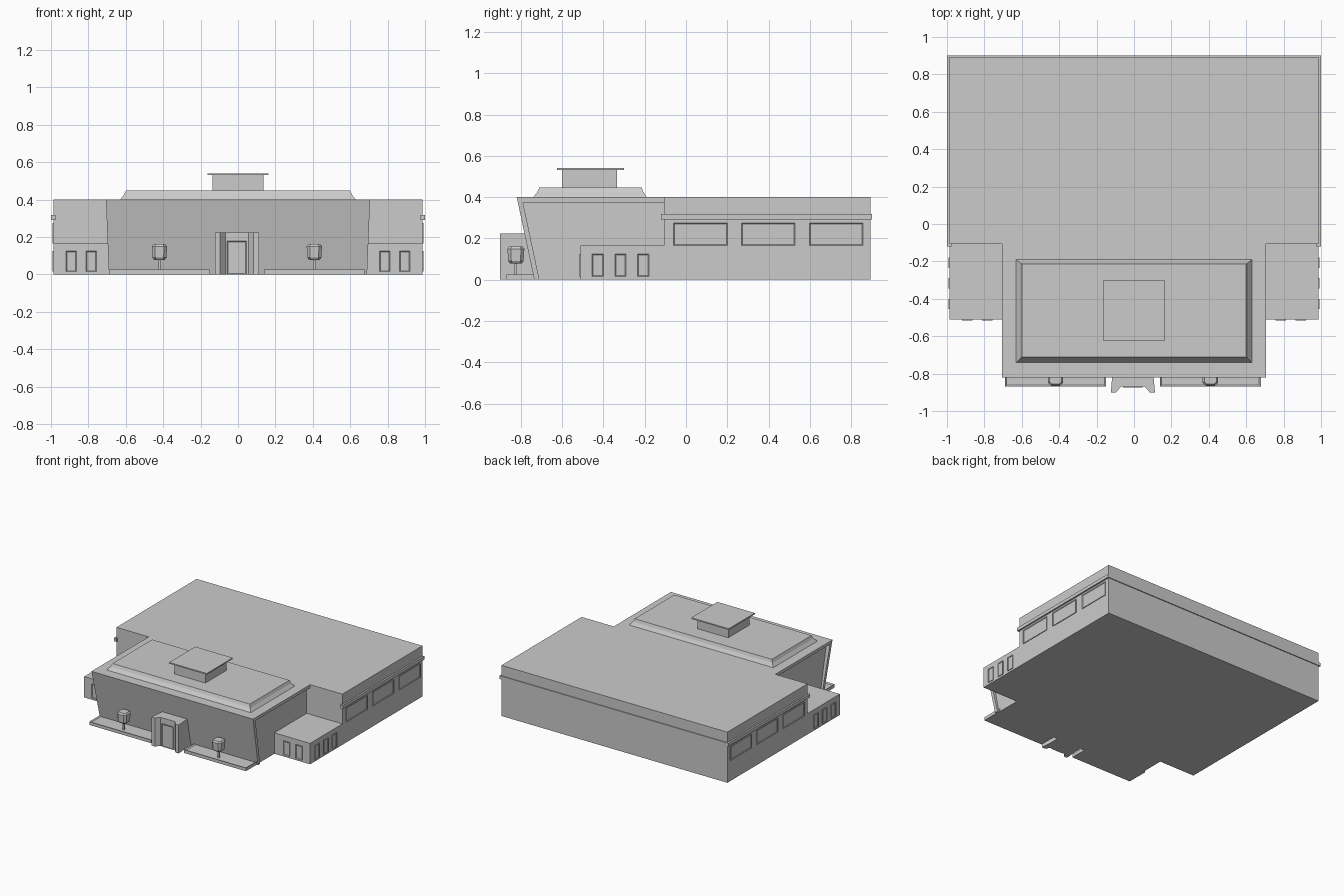
import bpy, bmesh
from mathutils import Vector

if "Cube" in bpy.data.objects:
    bpy.data.objects.remove(bpy.data.objects["Cube"], do_unlink=True)

grey = bpy.data.materials.new("plain grey")
grey.use_nodes = True
grey.diffuse_color = (0.6, 0.6, 0.6, 1)
grey.node_tree.nodes["Principled BSDF"].inputs["Base Color"].default_value = (0.6, 0.6, 0.6, 1)


def finish(name, bm):
    bmesh.ops.recalc_face_normals(bm, faces=bm.faces)
    mesh = bpy.data.meshes.new(name)
    bm.to_mesh(mesh)
    bm.free()
    mesh.materials.append(grey)
    obj = bpy.data.objects.new(name, mesh)
    bpy.context.collection.objects.link(obj)
    return obj


def loft(name, rings):
    """Join closed rings of points and cap both ends."""
    bm = bmesh.new()
    loops = [[bm.verts.new(p) for p in ring] for ring in rings]
    n = len(loops[0])
    for a, b in zip(loops, loops[1:]):
        for i in range(n):
            j = (i + 1) % n
            bm.faces.new((a[i], a[j], b[j], b[i]))
    bm.faces.new(loops[0])
    bm.faces.new(loops[-1])
    return finish(name, bm)


def rect(x0, x1, y0, y1, z):
    return [(x0, y0, z), (x1, y0, z), (x1, y1, z), (x0, y1, z)]


def box(name, x0, x1, y0, y1, z0, z1):
    return loft(name, [rect(x0, x1, y0, y1, z0), rect(x0, x1, y0, y1, z1)])


def framed_panel(name, x0, x1, y0, y1, z0, z1, outward):
    """Thin window plate with a raised rim on its outward face."""
    obj = box(name, x0, x1, y0, y1, z0, z1)
    bm = bmesh.new()
    bm.from_mesh(obj.data)
    face = max(bm.faces, key=lambda f: f.normal.dot(Vector(outward)))
    bmesh.ops.inset_individual(bm, faces=[face], thickness=0.007, depth=-0.004)
    bm.to_mesh(obj.data)
    bm.free()


# Main hall with a ledge on its sides and back
HALL, BACK = 0.987, 0.893
box("hall", -HALL, HALL, -0.107, BACK, 0, 0.4)
box("back_ledge", -1, 1, BACK - 0.01, 0.9, 0.292, 0.318)
for side, s in (("left", 1), ("right", -1)):
    xs = sorted((s * (HALL - 0.01), s))
    box(side + "_ledge", *xs, -0.12, 0.9, 0.292, 0.318)
    xs = sorted((s * (HALL - 0.01), s * (HALL + 0.005)))
    for i in range(3):
        y = -0.06 + i * 0.329
        framed_panel(f"{side}_hall_window_{i + 1}", *xs, y, y + 0.26, 0.165, 0.275, (s, 0, 0))

    # Low side wing and its windows
    wing = sorted((s * 0.65, s * HALL))
    box(side + "_wing", *wing, -0.51, -0.1, 0, 0.165)
    for i in range(3):
        y = -0.455 + i * 0.11
        framed_panel(f"{side}_wing_side_window_{i + 1}", *xs, y, y + 0.055, 0.015, 0.125, (s, 0, 0))
    for i in range(2):
        x = s * (0.785 + i * 0.107)
        framed_panel(f"{side}_wing_front_window_{i + 1}", x - 0.028, x + 0.028,
                     -0.515, -0.5, 0.015, 0.125, (0, -1, 0))

# Front block: recessed core, leaning front wall and roof slab
loft("front_block_core", [rect(-0.675, 0.675, -0.72, -0.1, 0),
                          rect(-0.675, 0.675, -0.8, -0.1, 0.38)])
loft("leaning_front_wall", [rect(-0.69, 0.69, -0.735, -0.71, 0),
                            rect(-0.706, 0.706, -0.82, -0.795, 0.4)])
loft("front_block_roof", [rect(-0.705, 0.705, -0.814, -0.1, 0.375),
                          rect(-0.706, 0.706, -0.82, -0.1, 0.4)])

# Raised roof with a curved skirt
loft("raised_roof", [rect(-0.63, 0.63, -0.74, -0.19, 0.4),
                     rect(-0.61, 0.61, -0.72, -0.207, 0.425),
                     rect(-0.6, 0.6, -0.71, -0.215, 0.448)])
box("skylight_base", -0.135, 0.135, -0.6, -0.335, 0.44, 0.533)
box("skylight_cap", -0.164, 0.164, -0.625, -0.3, 0.531, 0.541)

# Entrance with splayed sides and an inset door
outline = [(-0.11, -0.72), (-0.11, -0.81), (-0.118, -0.9), (-0.09, -0.9), (-0.062, -0.868)]
outline += [(-x, y) for x, y in reversed(outline)]
loft("entrance", [[(x - 0.006, y, z) for x, y in outline] for z in (0, 0.225)])
framed_panel("door", -0.058, 0.046, -0.873, -0.86, 0, 0.18, (0, -1, 0))

# Planters with small clipped trees
for side, x in (("left", 0.408), ("right", -0.42)):
    planter = box(side + "_planter", x - 0.27, x + 0.27, -0.87, -0.7, 0, 0.026)
    bm = bmesh.new()
    bm.from_mesh(planter.data)
    top = max(bm.faces, key=lambda f: f.normal.z)
    bmesh.ops.inset_individual(bm, faces=[top], thickness=0.012, depth=-0.008)
    bm.to_mesh(planter.data)
    bm.free()
    box(side + "_tree_trunk", x - 0.006, x + 0.006, -0.83, -0.818, 0.015, 0.09)
    rings = []
    for r, z in ((0.028, 0.078), (0.037, 0.09), (0.041, 0.15), (0.032, 0.162)):
        c = r * 0.6
        rings.append([(x + a, -0.824 + b, z) for a, b in
                      ((-c, -r), (c, -r), (r, -c), (r, c), (c, r), (-c, r), (-r, c), (-r, -c))])
    loft(side + "_tree_crown", rings)
